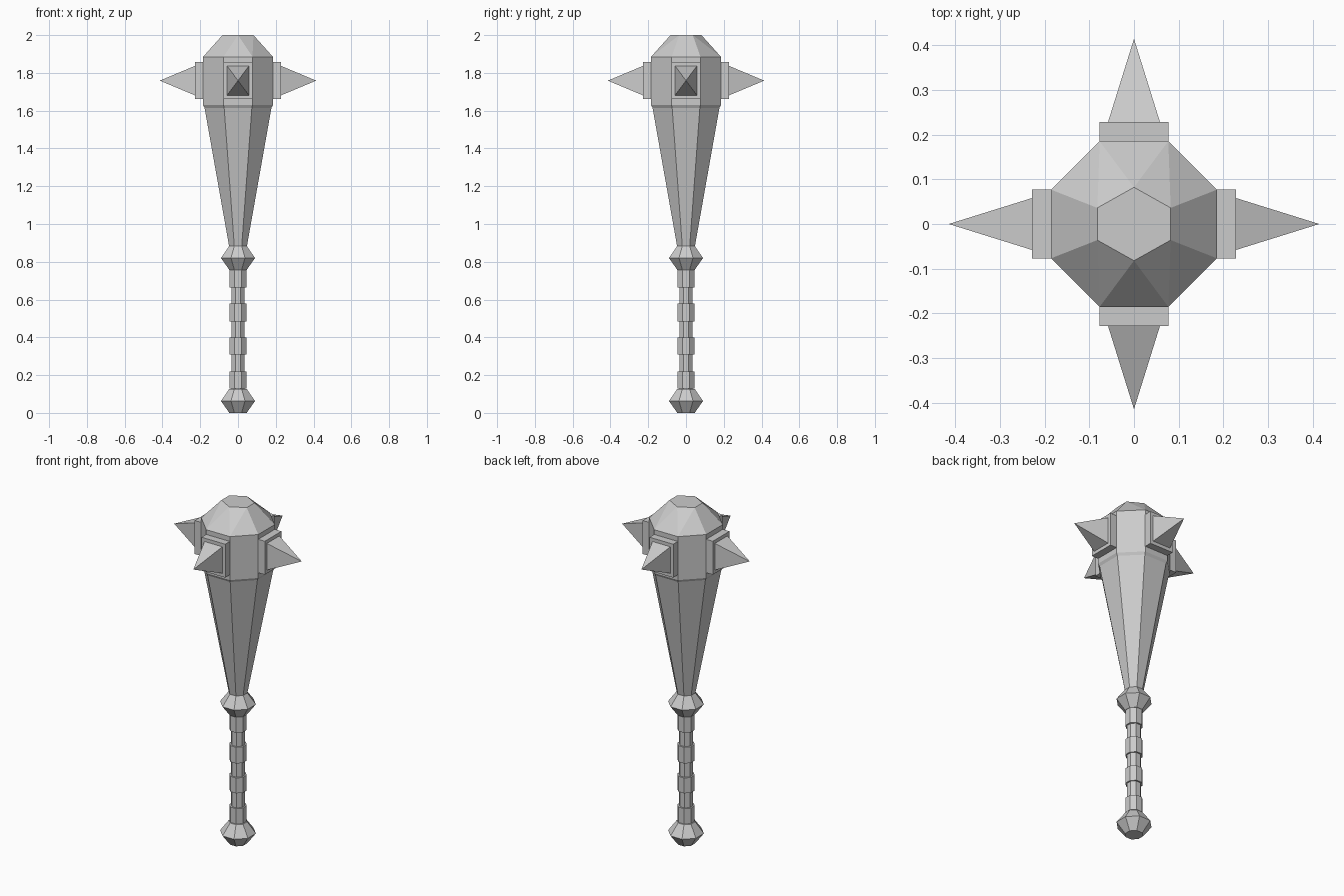
import bpy, bmesh
from math import pi, cos, sin
from mathutils import Matrix, Vector

cube = bpy.data.objects.get("Cube")
if cube:
    bpy.data.objects.remove(cube)

grey = bpy.data.materials.new("stone grey")
grey.use_nodes = True
grey.diffuse_color = (0.6, 0.6, 0.6, 1)
grey.node_tree.nodes["Principled BSDF"].inputs["Base Color"].default_value = (0.6, 0.6, 0.6, 1)


def finish(name, bm):
    bmesh.ops.recalc_face_normals(bm, faces=bm.faces)
    mesh = bpy.data.meshes.new(name)
    bm.to_mesh(mesh)
    bm.free()
    mesh.materials.append(grey)
    obj = bpy.data.objects.new(name, mesh)
    bpy.context.collection.objects.link(obj)
    return obj


def octagon(bm, apothem, z):
    r = apothem / cos(pi / 8)
    angles = [pi / 8 + i * pi / 4 for i in range(8)]
    return [bm.verts.new((r * cos(a), r * sin(a), z)) for a in angles]


def lathe(name, profile):
    """Eight-sided solid with flat sides facing the axes; profile is (apothem, z)."""
    bm = bmesh.new()
    rings = [octagon(bm, r, z) for r, z in profile]
    for low, high in zip(rings, rings[1:]):
        for i in range(8):
            j = (i + 1) % 8
            bm.faces.new((low[i], low[j], high[j], high[i]))
    bm.faces.new(rings[0][::-1])
    bm.faces.new(rings[-1])
    return finish(name, bm)


# Handle, with raised grip bands
lathe("handle_core", [(0.035, 0.06), (0.035, 0.82)])
for i, (low, high) in enumerate([(0.13, 0.22), (0.31, 0.4), (0.485, 0.58), (0.665, 0.76)]):
    lathe(f"grip_band_{i + 1}", [(0.044, low), (0.044, high)])

# Flared knobs at both ends of the handle
for name, z in (("pommel", 0.0), ("guard", 0.757)):
    lathe(name, [(0.046, z), (0.09, z + 0.063), (0.046, z + 0.127)])

# Tapering shaft and head
lathe("shaft", [(0.045, 0.87), (0.177, 1.615)])
lathe("head", [(0.177, 1.615), (0.185, 1.63), (0.185, 1.885)])

# Crown: eight-sided base closing to a six-sided flat top
bm = bmesh.new()
octagon(bm, 0.185, 1.885)
for x, y in ((0, 0.082), (0.082, 0.036), (0.082, -0.036)):
    for s in (1, -1):
        bm.verts.new((s * x, s * y, 2))
bmesh.ops.convex_hull(bm, input=bm.verts)
bmesh.ops.dissolve_limit(bm, angle_limit=0.01, verts=bm.verts, edges=bm.edges)
finish("crown", bm)

# Four spikes, each a pyramid on a square mounting block
for i, side in enumerate(("left", "back", "right", "front")):
    turn = Matrix.Rotation(i * pi / 2, 4, "Z")
    bm = bmesh.new()
    bmesh.ops.create_cube(bm, size=1, matrix=turn @ Matrix.Translation((0.204, 0, 1.759))
                          @ Matrix.Diagonal((0.048, 0.154, 0.196, 1)))
    finish(f"spike_block_{side}", bm)

    bm = bmesh.new()
    base = [bm.verts.new(turn @ Vector((0.228, y * 0.058, 1.759 + z * 0.078)))
            for y, z in ((-1, -1), (1, -1), (1, 1), (-1, 1))]
    tip = bm.verts.new(turn @ Vector((0.414, 0, 1.759)))
    bm.faces.new(base)
    for k in range(4):
        bm.faces.new((base[k], base[(k + 1) % 4], tip))
    finish(f"spike_{side}", bm)
